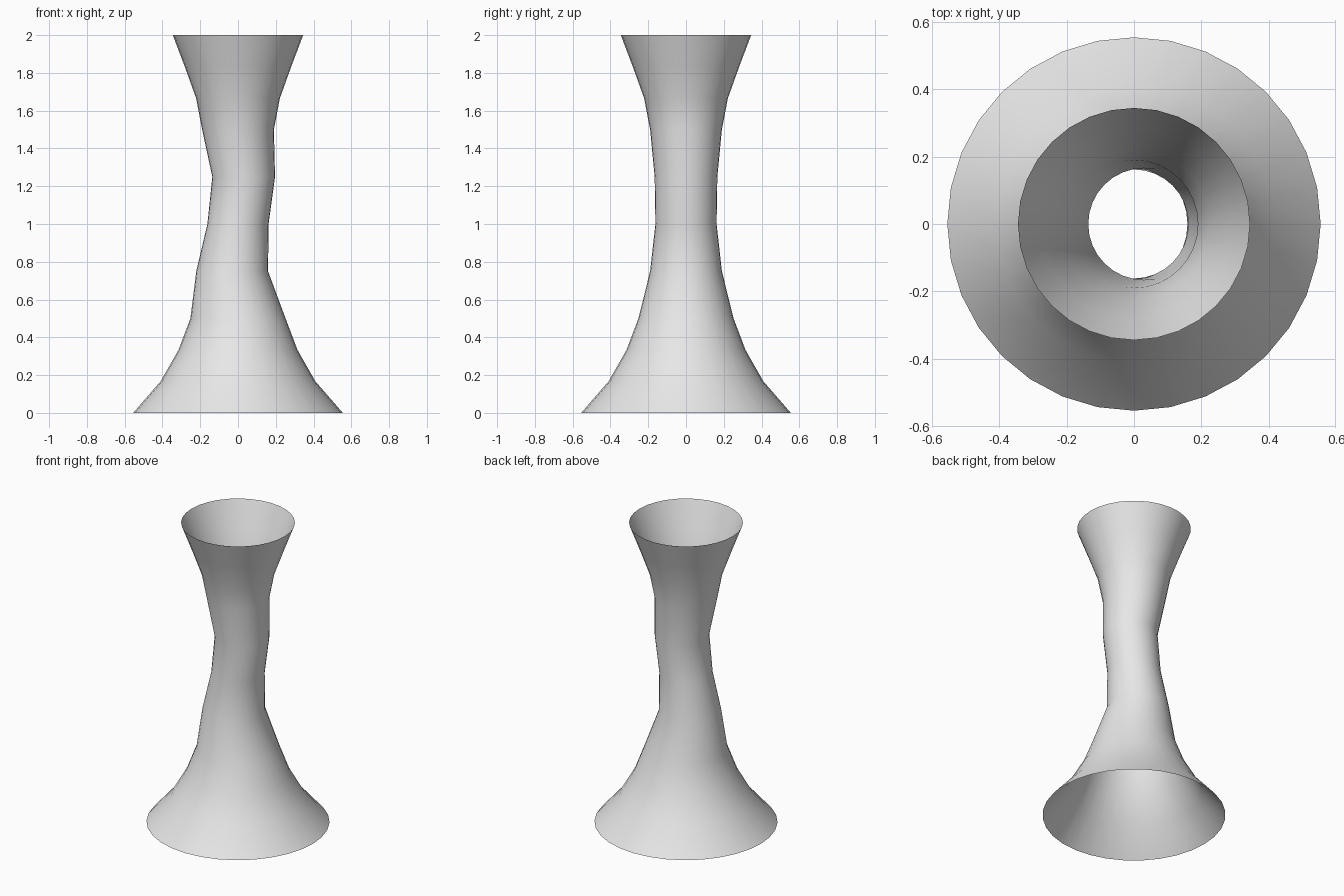
import bpy
import bmesh
import math

cube = bpy.data.objects.get("Cube")
if cube:
    bpy.data.objects.remove(cube, do_unlink=True)

# Flat colour
grey = bpy.data.materials.new("light_grey")
grey.use_nodes = True
colour = (0.8, 0.8, 0.8, 1.0)
grey.diffuse_color = colour
grey.node_tree.nodes["Principled BSDF"].inputs["Base Color"].default_value = colour

SIDES = 32

# Rings of the flared tube: height, radius, sideways shift of the centre
rings = [
    (0.0, 0.555, 0.0),
    (1 / 6, 0.41, 0.0),
    (1 / 3, 0.315, 0.0),
    (0.5, 0.252, 0.0),
    (0.75, 0.19, -0.031),
    (1.0, 0.162, 0.0),
    (1.25, 0.166, 0.03),
    (1.5, 0.19, 0.0),
    (5 / 3, 0.222, 0.0),
    (11 / 6, 0.282, 0.0),
    (2.0, 0.345, 0.0),
]

# Loft the open tube ring by ring
bm = bmesh.new()
loops = []
for z, radius, shift in rings:
    angles = [2 * math.pi * i / SIDES for i in range(SIDES)]
    loops.append([bm.verts.new((shift + radius * math.cos(a), radius * math.sin(a), z))
                  for a in angles])
for lower, upper in zip(loops, loops[1:]):
    for i in range(SIDES):
        j = (i + 1) % SIDES
        bm.faces.new((lower[i], lower[j], upper[j], upper[i])).smooth = True

mesh = bpy.data.meshes.new("flared_tube")
bm.to_mesh(mesh)
bm.free()
mesh.materials.append(grey)
tube = bpy.data.objects.new("flared_tube", mesh)
bpy.context.collection.objects.link(tube)
